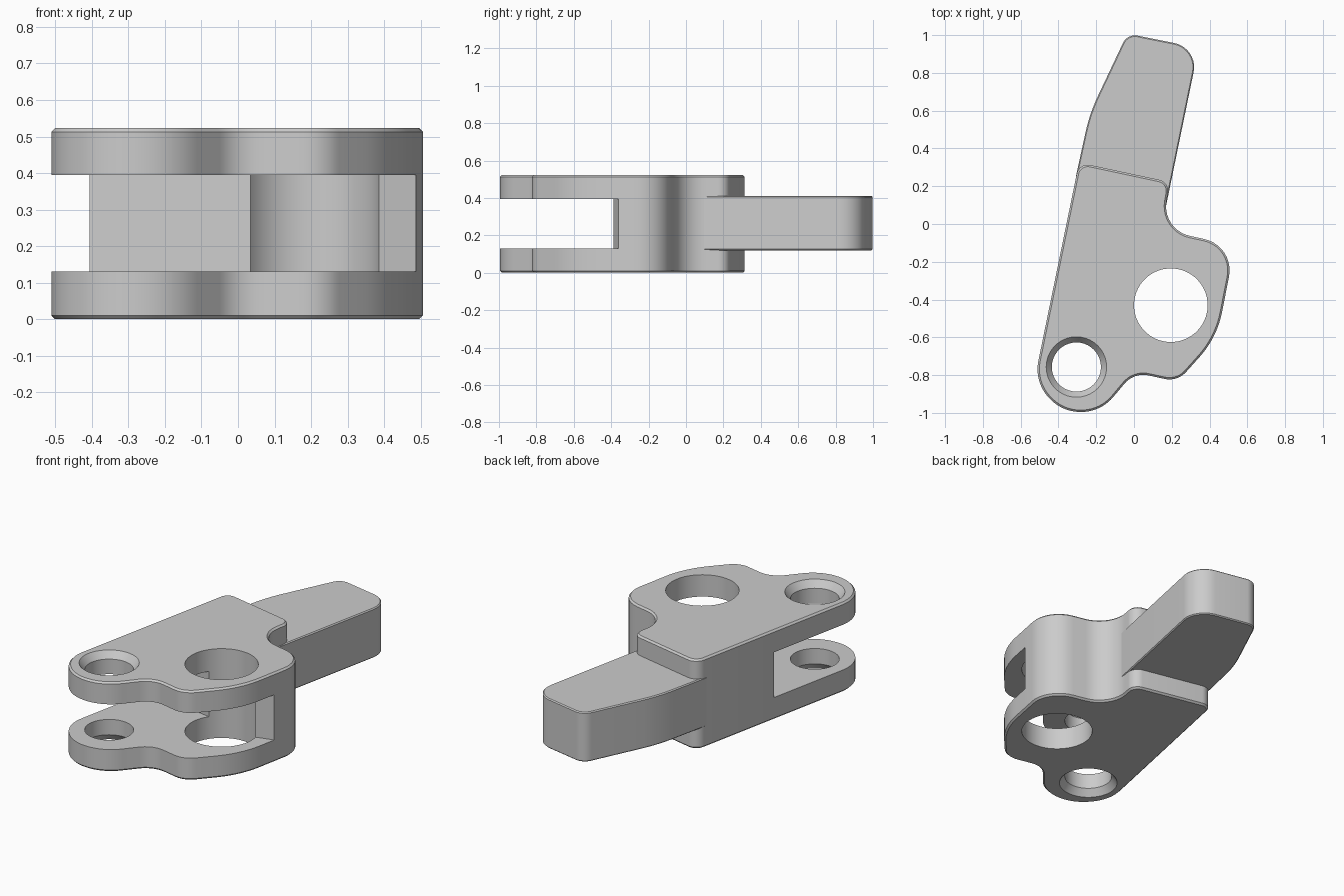
import bpy, bmesh, math
from mathutils import Vector

if "Cube" in bpy.data.objects:
    bpy.data.objects.remove(bpy.data.objects["Cube"], do_unlink=True)

steel = bpy.data.materials.new("plain grey")
steel.use_nodes = True
GREY = (0.6, 0.6, 0.6, 1)
steel.diffuse_color = GREY
steel.node_tree.nodes["Principled BSDF"].inputs["Base Color"].default_value = GREY


def fillet(corners, steps=10):
    """Round each (x, y, radius) corner of a polygon with an arc."""
    out = []
    for i, (x, y, r) in enumerate(corners):
        p = Vector((x, y))
        if r == 0:
            out.append(p)
            continue
        a = (Vector(corners[i - 1][:2]) - p).normalized()
        b = (Vector(corners[(i + 1) % len(corners)][:2]) - p).normalized()
        half = a.angle(b) / 2
        centre = p + (a + b).normalized() * (r / math.sin(half))
        start = p + a * (r / math.tan(half)) - centre
        end = p + b * (r / math.tan(half)) - centre
        turn = start.angle_signed(end)
        for k in range(steps + 1):
            t = -turn * k / steps
            out.append(centre + Vector((start.x * math.cos(t) - start.y * math.sin(t),
                                        start.x * math.sin(t) + start.y * math.cos(t))))
    return out


def inset(ring, d):
    """Shrink a clockwise ring by d."""
    out = []
    for i, p in enumerate(ring):
        t = (ring[(i + 1) % len(ring)] - ring[i - 1]).normalized()
        out.append(p + Vector((t.y, -t.x)) * d)
    return out


def arc(x, y, r, a0, a1, steps):
    angles = [a0 + (a1 - a0) * k / steps for k in range(steps + 1)]
    return [Vector((x + r * math.cos(a), y + r * math.sin(a))) for a in angles]


def wall(bm, *levels):
    """Join closed rings, each given as (ring, z)."""
    rows = [[bm.verts.new((p.x, p.y, z)) for p in ring] for ring, z in levels]
    for low, high in zip(rows, rows[1:]):
        for k in range(len(low)):
            n = (k + 1) % len(low)
            bm.faces.new((low[k], low[n], high[n], high[k]))


def cap(bm, z, *rings):
    """Flat face at height z; rings after the first are holes."""
    edges = []
    for ring in rings:
        verts = [bm.verts.new((p.x, p.y, z)) for p in ring]
        edges += [bm.edges.new((verts[k - 1], verts[k])) for k in range(len(verts))]
    bmesh.ops.triangle_fill(bm, edges=edges, use_beauty=True)


def finish(name, bm):
    bmesh.ops.remove_doubles(bm, verts=bm.verts, dist=0.0001)
    bmesh.ops.recalc_face_normals(bm, faces=bm.faces)
    mesh = bpy.data.meshes.new(name)
    bm.to_mesh(mesh)
    bm.free()
    mesh.materials.append(steel)
    obj = bpy.data.objects.new(name, mesh)
    bpy.context.collection.objects.link(obj)
    bpy.ops.object.select_all(action="DESELECT")
    obj.select_set(True)
    bpy.context.view_layer.objects.active = obj
    bpy.ops.object.shade_smooth_by_angle(angle=math.radians(30))


# body outline, clockwise, starting at the left end of the fork slot
H, LOW, HIGH, RIM = 0.523, 0.13, 0.395, 0.01
slot_left, slot_right = (-0.406, -0.235), (0.487, -0.36)
outline = fillet([
    (*slot_left, 0), (-0.291, 0.325, 0.06), (0.19, 0.222, 0.06), (0.145, -0.03, 0.16),
    (0.535, -0.115, 0.17), (*slot_right, 0), (0.44, -0.60, 0.5), (0.23, -0.835, 0.12),
    (0.0, -0.785, 0.13), (-0.176, -0.995, 0.22), (-0.376, -0.995, 0.22),
    (-0.53, -0.84, 0.22)])
split = outline.index(Vector(slot_right))
rim = inset(outline, RIM)

# pivot hole, split where the slot meets it
a0, a1 = math.radians(12.5), math.radians(145.5)
back_arc = arc(0.195, -0.43, 0.195, a0, a1, 18)
front_arc = arc(0.195, -0.43, 0.195, a1, a0 + math.tau, 30)
pivot = back_arc + front_arc[1:-1]

# countersunk pin hole
pin = arc(-0.305, -0.757, 0.13, 0, math.tau, 40)[:-1]
sink = arc(-0.305, -0.757, 0.16, 0, math.tau, 40)[:-1]

# solid block behind the slot, and the open faces inside the fork
block = outline[:split + 1] + back_arc
fork = outline[split:] + [outline[0]] + front_arc

body = bmesh.new()
for outer, inner, up in ((0, LOW, 1), (H, HIGH, -1)):
    wall(body, (rim, outer), (outline, outer + up * RIM), (outline, inner))
    wall(body, (pivot, outer), (pivot, inner))
    wall(body, (sink, outer), (pin, outer + up * 0.04), (pin, inner))
    cap(body, outer, rim, pivot, sink)
    cap(body, inner, fork, pin)
wall(body, (block, LOW), (block, HIGH))
finish("forked_body", body)

# lever arm, its root buried in the body
shape = fillet([
    (-0.2, 0.0, 0), (-0.308, 0.25, 0), (-0.235, 0.585, 0.9),
    (-0.035, 1.008, 0.07), (0.342, 0.932, 0.13), (0.15, 0.0, 0)])
edge = inset(shape, 0.006)
arm = bmesh.new()
wall(arm, (edge, 0.12), (shape, 0.126), (shape, 0.404), (edge, 0.41))
cap(arm, 0.12, edge)
cap(arm, 0.41, edge)
finish("lever_arm", arm)
